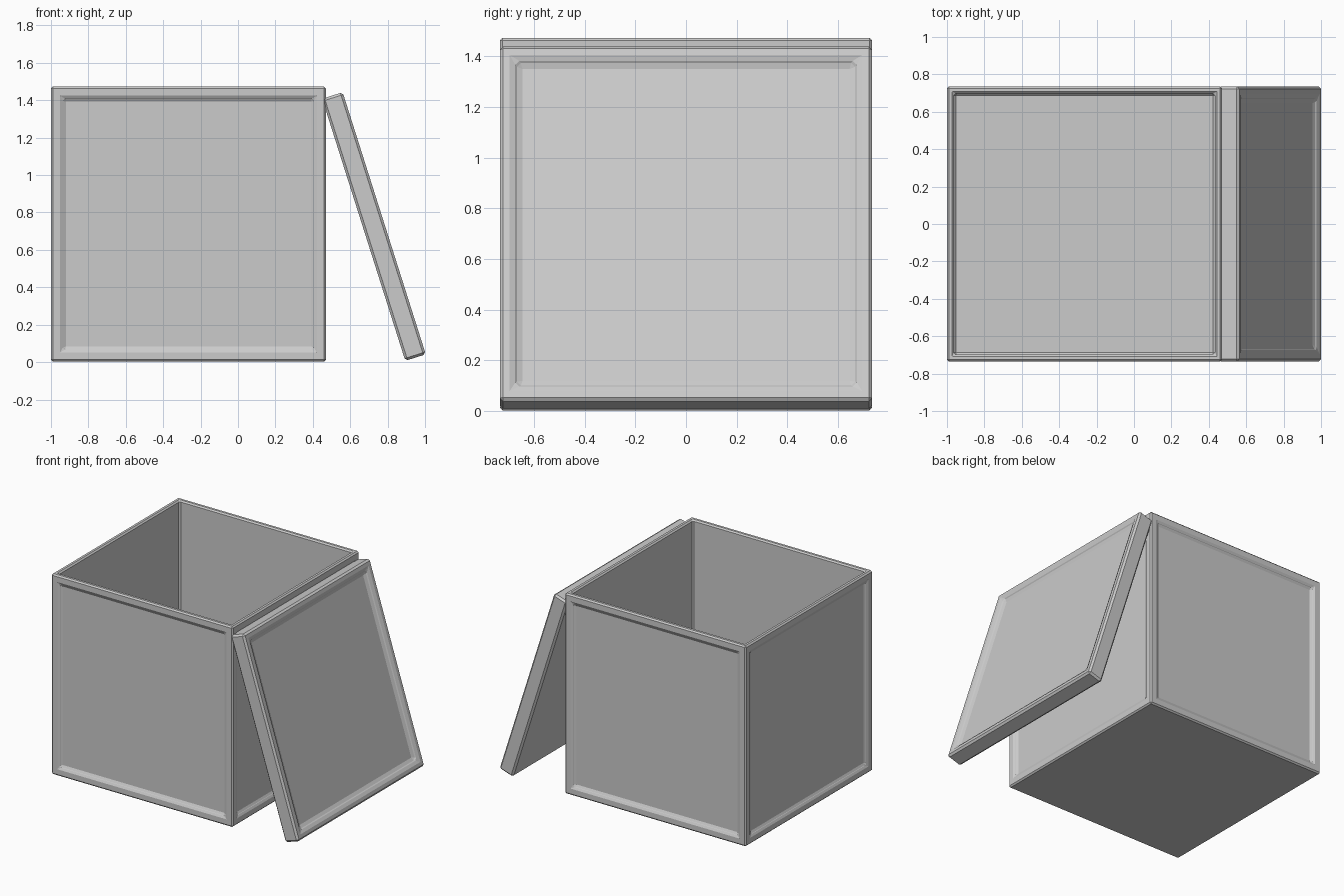
import bpy, bmesh
from math import radians
from mathutils import Vector, Matrix

if "Cube" in bpy.data.objects:
    bpy.data.objects.remove(bpy.data.objects["Cube"])


def block(size):
    bm = bmesh.new()
    bmesh.ops.create_cube(bm, size=1.0)
    bmesh.ops.scale(bm, vec=Vector(size), verts=bm.verts)
    bm.normal_update()
    return bm


def facing(bm, direction):
    return max(bm.faces, key=lambda f: f.normal.dot(Vector(direction)))


def recess(bm, face, margin, slope, depth):
    # flat border, then a sloped step down to the panel
    bmesh.ops.inset_individual(bm, faces=[face], thickness=margin)
    bmesh.ops.inset_individual(bm, faces=[face], thickness=slope, depth=-depth)


def finish(bm, name, bevel, min_angle):
    bm.normal_update()
    edges = [e for e in bm.edges if abs(e.calc_face_angle(0)) > radians(min_angle)]
    bmesh.ops.bevel(bm, geom=edges, offset=bevel, offset_type='OFFSET',
                    segments=1, profile=0.5, affect='EDGES', clamp_overlap=True)
    bmesh.ops.recalc_face_normals(bm, faces=bm.faces)
    me = bpy.data.meshes.new(name)
    bm.to_mesh(me)
    bm.free()
    ob = bpy.data.objects.new(name, me)
    bpy.context.collection.objects.link(ob)
    return ob


SIDE = 1.47

# Open box with four recessed side panels
bm = block((SIDE, SIDE, SIDE))
sides = [facing(bm, d) for d in ((1, 0, 0), (-1, 0, 0), (0, 1, 0), (0, -1, 0))]
top = facing(bm, (0, 0, 1))
for f in sides:
    recess(bm, f, 0.083, 0.017, 0.02)
bmesh.ops.inset_individual(bm, faces=[top], thickness=0.053)
floor = bmesh.ops.extrude_discrete_faces(bm, faces=[top])['faces'][0]
bmesh.ops.translate(bm, vec=(0, 0, -(SIDE - 0.055)), verts=floor.verts)
box = finish(bm, "box", 0.01, 58)
box.location = (-1 + SIDE / 2, 0, SIDE / 2 + 0.003)

# Lid leaning against the right side, panel on its outer face
bm = block((0.115, SIDE, SIDE))
recess(bm, facing(bm, (1, 0, 0)), 0.073, 0.035, 0.025)
lid = finish(bm, "lid", 0.013, 42)
lid.data.transform(Matrix.Rotation(radians(-17.6), 4, 'Y'))
lid.location = (0.727, 0, 0.725)
